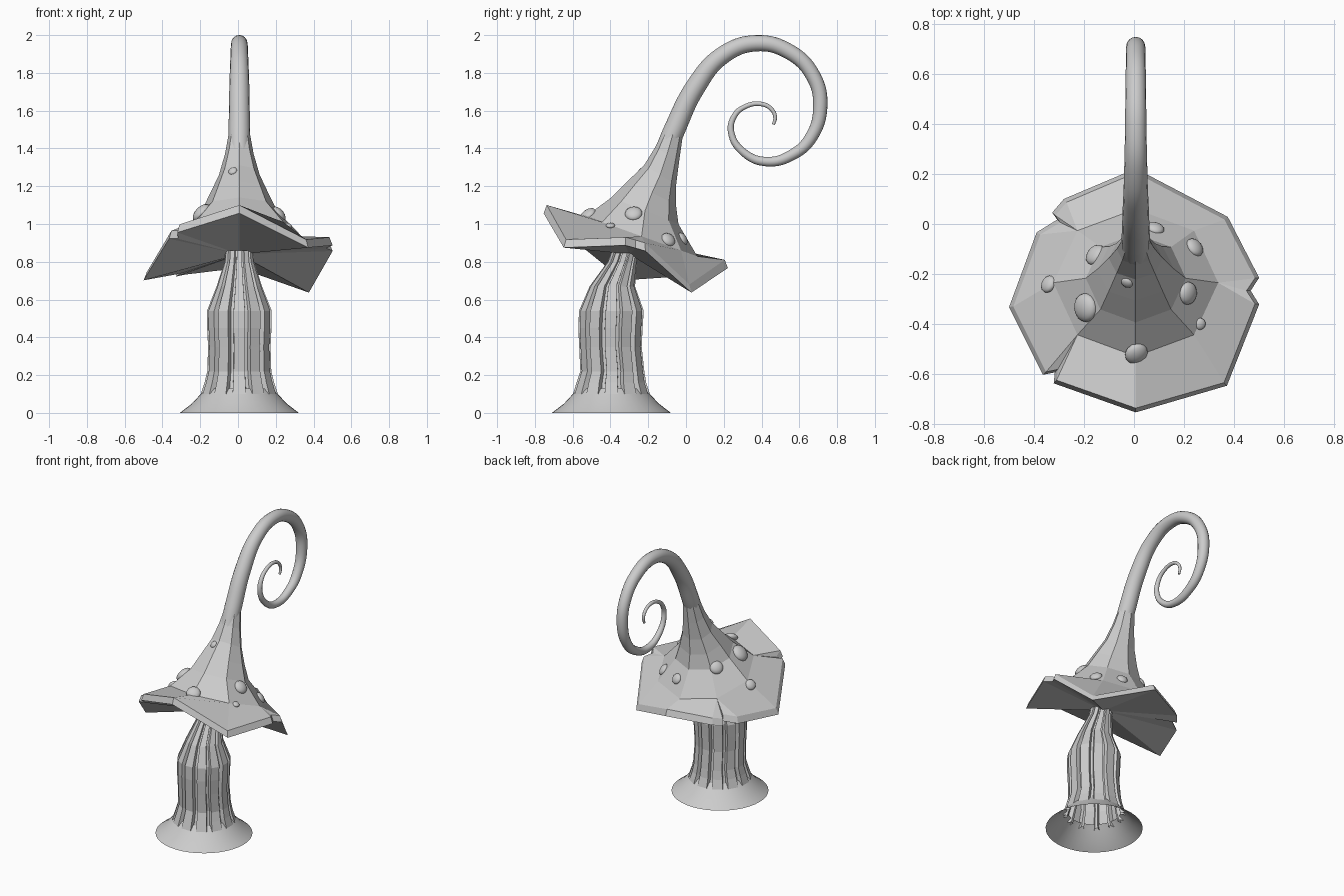
import bpy, bmesh
from math import cos, sin, pi
from mathutils import Vector, Matrix
from mathutils.bvhtree import BVHTree

if "Cube" in bpy.data.objects:
    bpy.data.objects.remove(bpy.data.objects["Cube"])

CX = 0.007


def finish(bm, name, smooth=False):
    bmesh.ops.recalc_face_normals(bm, faces=bm.faces[:])
    for f in bm.faces:
        f.smooth = smooth
    me = bpy.data.meshes.new(name)
    bm.to_mesh(me)
    ob = bpy.data.objects.new(name, me)
    bpy.context.collection.objects.link(ob)
    return ob


def bridge(bm, a, b):
    n = len(a)
    for i in range(n):
        j = (i + 1) % n
        bm.faces.new((a[i], a[j], b[j], b[i]))


# Flared skirt at the foot (open underneath)
bm = bmesh.new()
prev = None
for r, z in [(0.315, 0), (0.25, 0.05), (0.195, 0.11), (0.175, 0.13)]:
    ring = [bm.verts.new((CX + r * cos(2 * pi * i / 40), -0.395 + r * sin(2 * pi * i / 40), z))
            for i in range(40)]
    if prev:
        bridge(bm, prev, ring)
    prev = ring
finish(bm, "foot_skirt", True)

# Fluted stem: 12 flat ribs separated by narrow grooves
RIBS = 12
bm = bmesh.new()
prev = None
for z, cy, r in [(0.1, -0.395, 0.207), (0.16, -0.395, 0.187), (0.22, -0.39, 0.172),
                 (0.35, -0.4, 0.168), (0.45, -0.4, 0.173), (0.54, -0.395, 0.174),
                 (0.67, -0.39, 0.122), (0.8, -0.337, 0.08), (0.86, -0.32, 0.075)]:
    ring = []
    for i in range(RIBS):
        for off, k in [(-0.33, 1), (0.33, 1), (0.4, 0.84), (0.6, 0.84)]:
            a = 2 * pi * (i + off) / RIBS - pi / 2
            ring.append(bm.verts.new((CX + r * k * cos(a), cy + r * k * sin(a), z)))
    if prev:
        bridge(bm, prev, ring)
    prev = ring
bm.faces.new(prev)
finish(bm, "fluted_stem")

# Cap: wavy notched rim (x, y, z, side index), then eight-sided rings up to the neck
RIM = [(.007, -.737, 1.10, 0), (.36, -.635, .918, 1),
       (.484, -.32, .93, 2), (.45, -.267, .915, 2), (.484, -.217, .90, 2),
       (.362, .018, .68, 3), (.007, .205, .81, 4),
       (-.27, .087, .775, 5), (-.315, .034, .765, 5), (-.295, .006, .78, 5), (-.375, -.042, .765, 5),
       (-.483, -.33, .745, 6),
       (-.352, -.592, .965, 7), (-.305, -.582, .965, 7), (-.31, -.625, .998, 7)]
RINGS = [(-.235, .935, .33, .295, .36), (-.217, 1.07, .20, .177, .40),
         (-.18, 1.165, .153, .127, .50), (-.137, 1.26, .108, .085, .60),
         (-.10, 1.37, .076, .064, .55), (-.068, 1.48, .056, .05, .40)]
bm = bmesh.new()
top = [bm.verts.new(p[:3]) for p in RIM]
mid = Vector((CX, -0.27, 0))
low = []
for x, y, z, k in RIM:
    d = Vector((x, y, 0)) - mid
    low.append(bm.verts.new(Vector((x, y, z - 0.043)) + d.normalized() * 0.017))
rings = []
for cy, cz, rx, ry, slope in RINGS:
    ring = []
    for i in range(8):
        a = pi * i / 4 - pi / 2
        dy = ry * sin(a)
        ring.append(bm.verts.new((CX + rx * cos(a), cy + dy, cz - slope * dy)))
    rings.append(ring)
hub = bm.verts.new((CX, -0.3, 0.84))
for i in range(len(RIM)):
    j = (i + 1) % len(RIM)
    a, b = rings[0][RIM[i][3]], rings[0][RIM[j][3]]
    bm.faces.new((top[i], top[j], a) if a is b else (top[i], top[j], b, a))
    bm.faces.new((low[i], low[j], top[j], top[i]))
    bm.faces.new((hub, low[j], low[i]))
for a, b in zip(rings, rings[1:]):
    bridge(bm, a, b)
bm.faces.new(rings[-1])
bmesh.ops.recalc_face_normals(bm, faces=bm.faces[:])
bm.normal_update()
tree = BVHTree.FromBMesh(bm)
finish(bm, "cap")

# Curled tip: tapering round tube along a spiral (y, z, radius)
PATH = [(-.12, 1.36, .055), (-.065, 1.49, .057), (.05, 1.725, .053), (.19, 1.89, .047),
        (.37, 1.957, .043), (.55, 1.91, .041), (.67, 1.79, .039), (.711, 1.63, .038),
        (.66, 1.455, .033), (.56, 1.365, .029), (.43, 1.33, .025), (.31, 1.375, .021),
        (.239, 1.485, .017), (.255, 1.57, .015), (.31, 1.62, .013), (.4, 1.635, .012),
        (.455, 1.605, .011), (.472, 1.565, .01), (.463, 1.527, .008)]
cu = bpy.data.curves.new("curled_tip", 'CURVE')
cu.dimensions = '3D'
cu.bevel_depth = 1.0
cu.bevel_resolution = 6
cu.resolution_u = 8
cu.use_fill_caps = True
sp = cu.splines.new('BEZIER')
sp.bezier_points.add(len(PATH) - 1)
for bp, (y, z, r) in zip(sp.bezier_points, PATH):
    bp.co = (CX, y, z)
    bp.radius = r
    bp.handle_left_type = bp.handle_right_type = 'AUTO'
bpy.context.collection.objects.link(bpy.data.objects.new("curled_tip", cu))

# Flattened warts sitting on the cap surface (x, y, z, radius)
WARTS = [(.01, -.52, 1.05, .047), (-.195, -.335, 1.06, .058), (.21, -.277, 1.05, .046),
         (.235, -.1, .91, .04), (.262, -.4, .99, .024), (-.147, -.13, 1.02, .045),
         (-.345, -.24, .91, .036), (.085, -.02, .92, .036), (-.028, -.235, 1.28, .024)]
for n, (x, y, z, r) in enumerate(WARTS):
    loc, nor, _, _ = tree.find_nearest(Vector((x, y, z)))
    m = (Matrix.Translation(loc) @ nor.to_track_quat('Z', 'Y').to_matrix().to_4x4()
         @ Matrix.Diagonal((r, r, r * 0.55, 1)))
    bm = bmesh.new()
    bmesh.ops.create_uvsphere(bm, u_segments=16, v_segments=10, radius=1, matrix=m)
    finish(bm, f"wart_{n + 1}", True)
